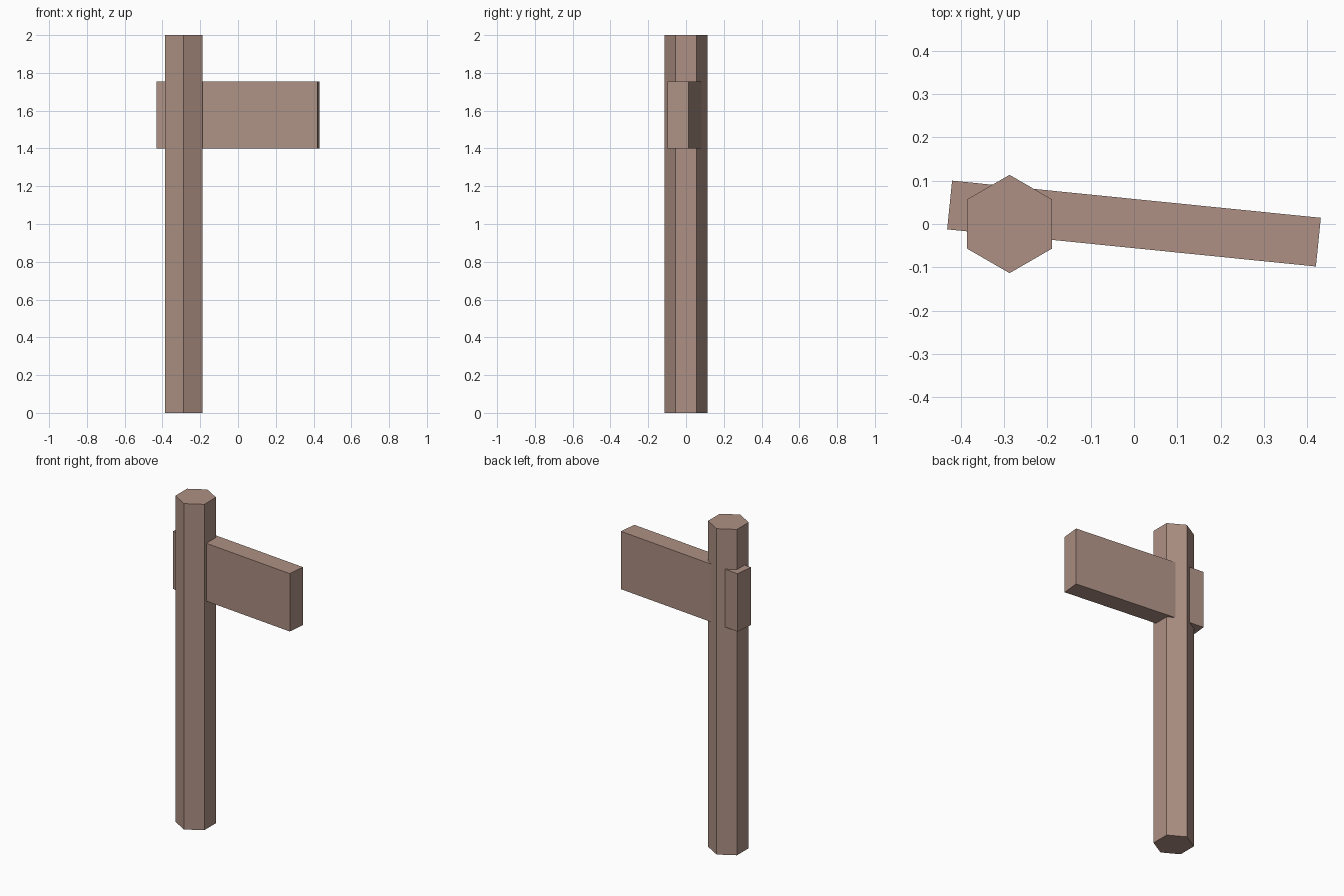
import bpy
from math import radians

if "Cube" in bpy.data.objects:
    bpy.data.objects.remove(bpy.data.objects["Cube"])

wood = bpy.data.materials.new("wood")
wood.diffuse_color = (0.42, 0.28, 0.23, 1)
wood.use_nodes = True
wood.node_tree.nodes["Principled BSDF"].inputs["Base Color"].default_value = wood.diffuse_color

# Hexagonal post, corners pointing front and back
bpy.ops.mesh.primitive_cylinder_add(vertices=6, radius=0.1135, depth=2,
                                    location=(-0.2875, 0, 1))
post = bpy.context.object
post.name = "post"

# Sign board passing through the post, slightly turned
bpy.ops.mesh.primitive_cube_add(size=1, location=(0, 0.001, 1.576),
                                rotation=(0, 0, radians(-5.75)))
board = bpy.context.object
board.name = "sign_board"
board.scale = (0.856, 0.113, 0.355)
bpy.ops.object.transform_apply(location=False, rotation=False, scale=True)

for part in (post, board):
    part.data.materials.append(wood)
